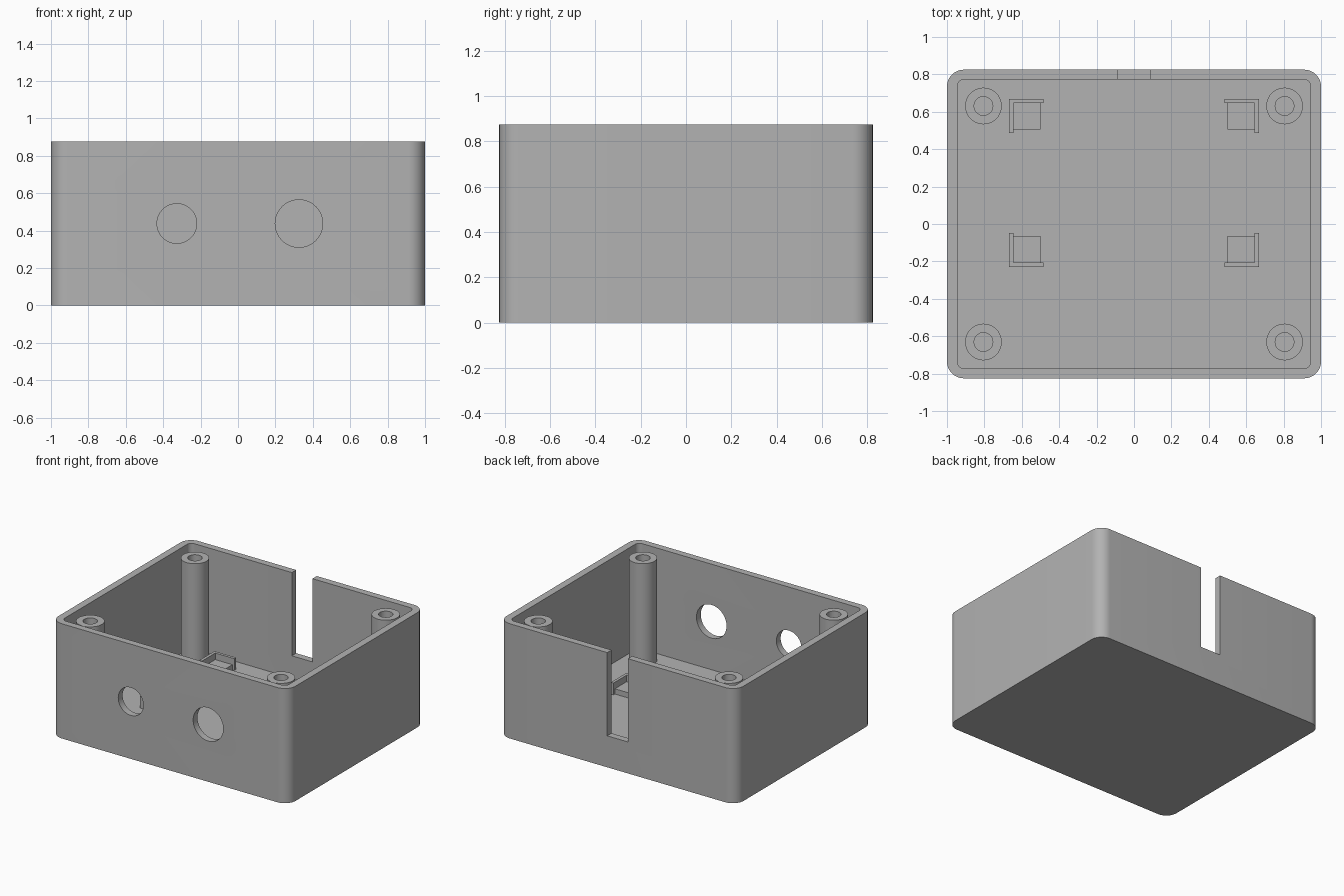
import bpy, bmesh, math

if "Cube" in bpy.data.objects:
    bpy.data.objects.remove(bpy.data.objects["Cube"])

W, D, H = 1.0, 0.825, 0.875      # half width, half depth, height
WALL, FLOOR = 0.055, 0.07

grey = bpy.data.materials.new("plain grey")
grey.diffuse_color = (0.448, 0.448, 0.448, 1)
grey.use_nodes = True
grey.node_tree.nodes["Principled BSDF"].inputs["Base Color"].default_value = grey.diffuse_color


def make(name, bm, smooth=True):
    bmesh.ops.recalc_face_normals(bm, faces=bm.faces)
    me = bpy.data.meshes.new(name)
    bm.to_mesh(me)
    bm.free()
    me.materials.append(grey)
    ob = bpy.data.objects.new(name, me)
    bpy.context.collection.objects.link(ob)
    if smooth:
        shade(ob)
    return ob


def shade(ob):
    bpy.ops.object.select_all(action='DESELECT')
    ob.select_set(True)
    bpy.context.view_layer.objects.active = ob
    bpy.ops.object.shade_smooth_by_angle(angle=math.radians(30))


def prism(name, pts, z0, z1):
    """Extrude a flat outline upwards."""
    bm = bmesh.new()
    face = bm.faces.new([bm.verts.new((x, y, z0)) for x, y in pts])
    ext = bmesh.ops.extrude_face_region(bm, geom=[face])
    for v in ext["geom"]:
        if isinstance(v, bmesh.types.BMVert):
            v.co.z = z1
    return make(name, bm, False)


def rounded(hx, hy, r, n=10):
    pts = []
    for k, (sx, sy) in enumerate([(1, 1), (-1, 1), (-1, -1), (1, -1)]):
        for i in range(n + 1):
            a = math.pi / 2 * (k + i / n)
            pts.append((sx * (hx - r) + r * math.cos(a),
                        sy * (hy - r) + r * math.sin(a)))
    return pts


def rect(x0, x1, y0, y1):
    return [(x0, y0), (x1, y0), (x1, y1), (x0, y1)]


def cut(ob, cutter):
    mod = ob.modifiers.new("cut", 'BOOLEAN')
    mod.operation, mod.solver, mod.object = 'DIFFERENCE', 'EXACT', cutter
    bpy.ops.object.select_all(action='DESELECT')
    bpy.context.view_layer.objects.active = ob
    ob.select_set(True)
    bpy.ops.object.modifier_apply(modifier=mod.name)
    bpy.data.objects.remove(cutter)


# Open box with rounded vertical corners
box = prism("enclosure_shell", rounded(W, D, 0.09), 0, H)
cut(box, prism("cavity", rounded(W - WALL, D - 0.052, 0.038), FLOOR, H + 0.2))

# Cable slot in the back wall
cut(box, prism("slot", rect(-0.087, 0.087, D - 0.15, D + 0.1), 0.24, H + 0.2))

# Two round holes in the front wall
for x, r in ((-0.327, 0.106), (0.326, 0.127)):
    pts = [(x + r * math.cos(t * math.pi / 32), -0.4375 + r * math.sin(t * math.pi / 32))
           for t in range(64)]
    hole = prism("hole", pts, D - 0.15, D + 0.1)
    hole.rotation_euler.x = math.pi / 2
    hole.location.z = 0.875
    bpy.context.view_layer.update()
    cut(box, hole)
shade(box)


# Hollow screw posts in the four corners
def post(name, x, y):
    bm = bmesh.new()
    prof = [(0.05, FLOOR), (0.05, 0.85), (0.098, 0.85), (0.098, FLOOR)]
    vs = [bm.verts.new((r, 0, z)) for r, z in prof]
    es = [bm.edges.new(p) for p in zip(vs, vs[1:])]
    bmesh.ops.spin(bm, geom=vs + es, cent=(0, 0, 0), axis=(0, 0, 1),
                   angle=2 * math.pi, steps=40)
    bmesh.ops.remove_doubles(bm, verts=bm.verts, dist=1e-4)
    make(name, bm).location = (x, y, 0)


# Board supports: a square pad inside a taller L-shaped corner
CY = 0.22
for sx, side in ((-1, "left"), (1, "right")):
    for sy, end in ((-1, "front"), (1, "back")):
        post(f"screw_post_{end}_{side}", sx * 0.805, sy * 0.631)
        ell = [(0.667, 0.449), (0.484, 0.449), (0.484, 0.427),
               (0.645, 0.427), (0.645, 0.267), (0.667, 0.267)]
        pad = rect(0.5, 0.645, 0.284, 0.427)
        for part, pts, top in (("corner", ell, 0.16), ("pad", pad, 0.11)):
            prism(f"board_{part}_{end}_{side}",
                  [(sx * x, CY + sy * y) for x, y in pts], FLOOR - 0.01, top)
